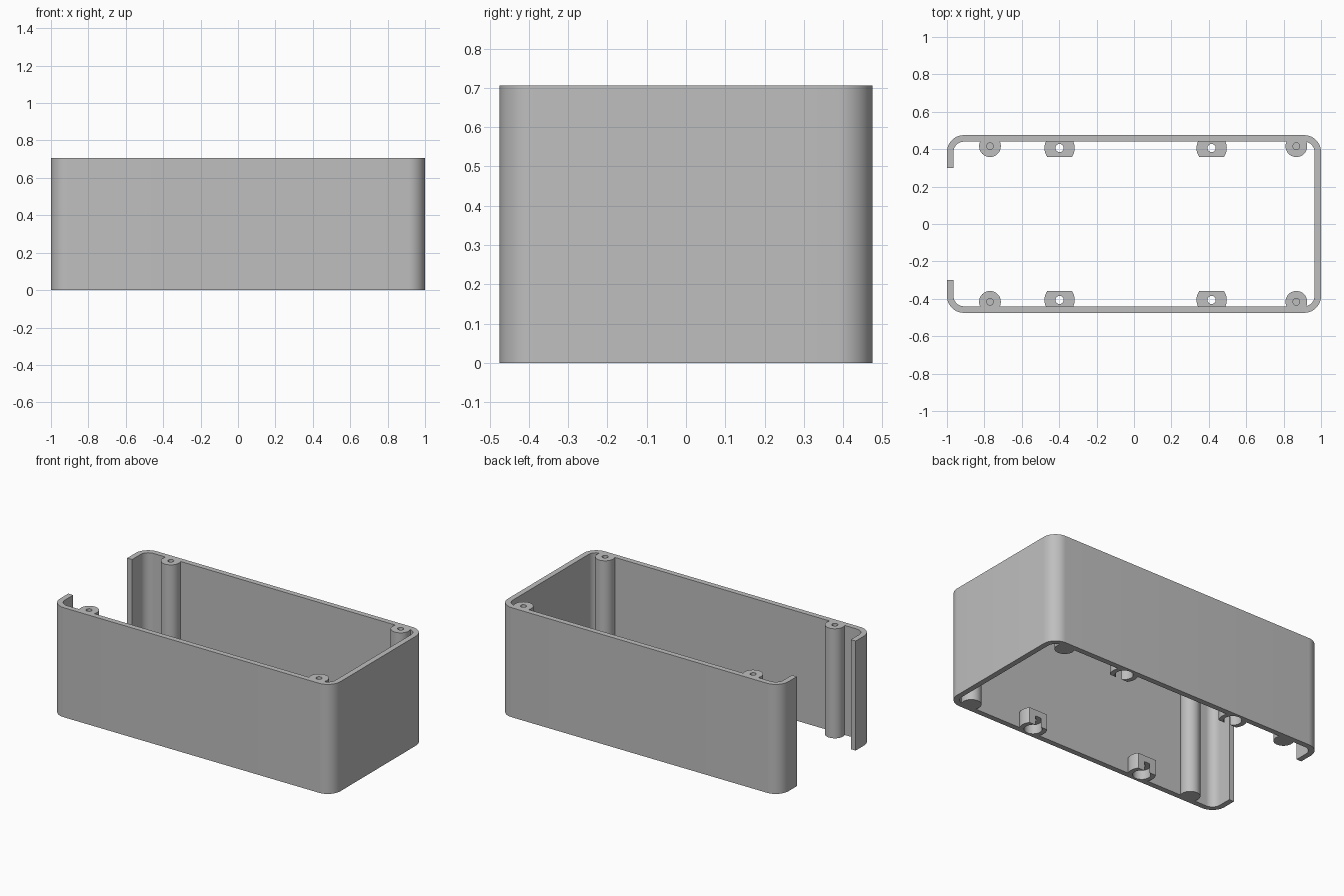
import bpy, bmesh
from math import cos, sin, pi, radians, sqrt

old = bpy.data.objects.get("Cube")
if old:
    bpy.data.objects.remove(old, do_unlink=True)

LENGTH, WIDTH, HEIGHT = 2.0, 0.95, 0.706
WALL, CORNER, GAP = 0.035, 0.09, 0.30

plastic = bpy.data.materials.new("grey plastic")
plastic.use_nodes = True
GREY = (0.52, 0.52, 0.52, 1)
plastic.diffuse_color = GREY
plastic.node_tree.nodes["Principled BSDF"].inputs["Base Color"].default_value = GREY


def prism(name, points, z0, z1):
    """Solid made by extruding a flat outline from z0 to z1."""
    bm = bmesh.new()
    base = bm.faces.new([bm.verts.new((x, y, z0)) for x, y in points])
    top = bmesh.ops.extrude_face_region(bm, geom=[base])["geom"]
    for v in top:
        if isinstance(v, bmesh.types.BMVert):
            v.co.z = z1
    bmesh.ops.recalc_face_normals(bm, faces=bm.faces)
    mesh = bpy.data.meshes.new(name)
    bm.to_mesh(mesh)
    bm.free()
    mesh.materials.append(plastic)
    obj = bpy.data.objects.new(name, mesh)
    bpy.context.collection.objects.link(obj)
    return obj


def arc(cx, cy, r, start, end, steps=12):
    return [(cx + r * cos(a), cy + r * sin(a))
            for a in (start + (end - start) * i / steps for i in range(steps + 1))]


def cylinder(name, x, y, r, z0, z1, sides=40):
    return prism(name, arc(x, y, r, 0, 2 * pi, sides)[:-1], z0, z1)


def combine(target, part, operation):
    """Apply a boolean and discard the operand."""
    mod = target.modifiers.new("cut", 'BOOLEAN')
    mod.operation, mod.solver, mod.object = operation, 'EXACT', part
    bpy.context.view_layer.objects.active = target
    bpy.ops.object.modifier_apply(modifier=mod.name)
    bpy.data.objects.remove(part, do_unlink=True)


def half_wall(inset):
    """Back half of the wall outline, from the open end round to the solid end."""
    hx, hy, r = LENGTH / 2 - inset, WIDTH / 2 - inset, CORNER - inset
    return ([(-hx, GAP)] + arc(-hx + r, hy - r, r, pi, pi / 2)
            + arc(hx - r, hy - r, r, pi / 2, 0))


def full_wall(inset):
    half = half_wall(inset)
    return half + [(x, -y) for x, y in reversed(half)]


# Wall: a rounded C-shaped outline, open at the -x end, top and bottom
enclosure = prism("enclosure", full_wall(0) + full_wall(WALL)[::-1], 0, HEIGHT)

# Full-height screw posts and low mounting tabs along both long walls
POST_Y, POST_R = 0.416, 0.058
TAB_Y, TAB_R, TAB_FLAT, TAB_H = 0.406, 0.081, 0.358, 0.10
half_flat = sqrt(TAB_R ** 2 - (TAB_Y - TAB_FLAT) ** 2)
for side in (-1, 1):
    for x in (-0.77, 0.868):
        combine(enclosure, cylinder("post", x, side * POST_Y, POST_R, 0, HEIGHT), 'UNION')
    for x in (-0.398, 0.415):
        outline = [(x - half_flat, TAB_FLAT), (x + half_flat, TAB_FLAT)]
        tilt = -pi / 2 + radians(54)
        rim = arc(x, TAB_Y, TAB_R, tilt, radians(38), 10)
        outline += rim[1:] + [(2 * x - px, py) for px, py in rim[:0:-1]]
        combine(enclosure, prism("tab", [(px, side * py) for px, py in outline], 0, TAB_H), 'UNION')

# Blind screw holes in the posts, counterbored through holes in the tabs
for side in (-1, 1):
    for x in (-0.77, 0.868):
        combine(enclosure, cylinder("post_hole", x, side * POST_Y, 0.018, HEIGHT - 0.3, HEIGHT + 0.1, 24), 'DIFFERENCE')
    for x in (-0.398, 0.415):
        combine(enclosure, cylinder("tab_hole", x, side * TAB_Y, 0.022, -0.1, TAB_H + 0.05, 24), 'DIFFERENCE')
        combine(enclosure, cylinder("tab_recess", x, side * TAB_Y, 0.052, -0.1, 0.06, 32), 'DIFFERENCE')

# Smooth curved walls, keep rims crisp
bpy.ops.object.select_all(action='DESELECT')
enclosure.select_set(True)
bpy.context.view_layer.objects.active = enclosure
bpy.ops.object.shade_smooth_by_angle(angle=radians(30))
